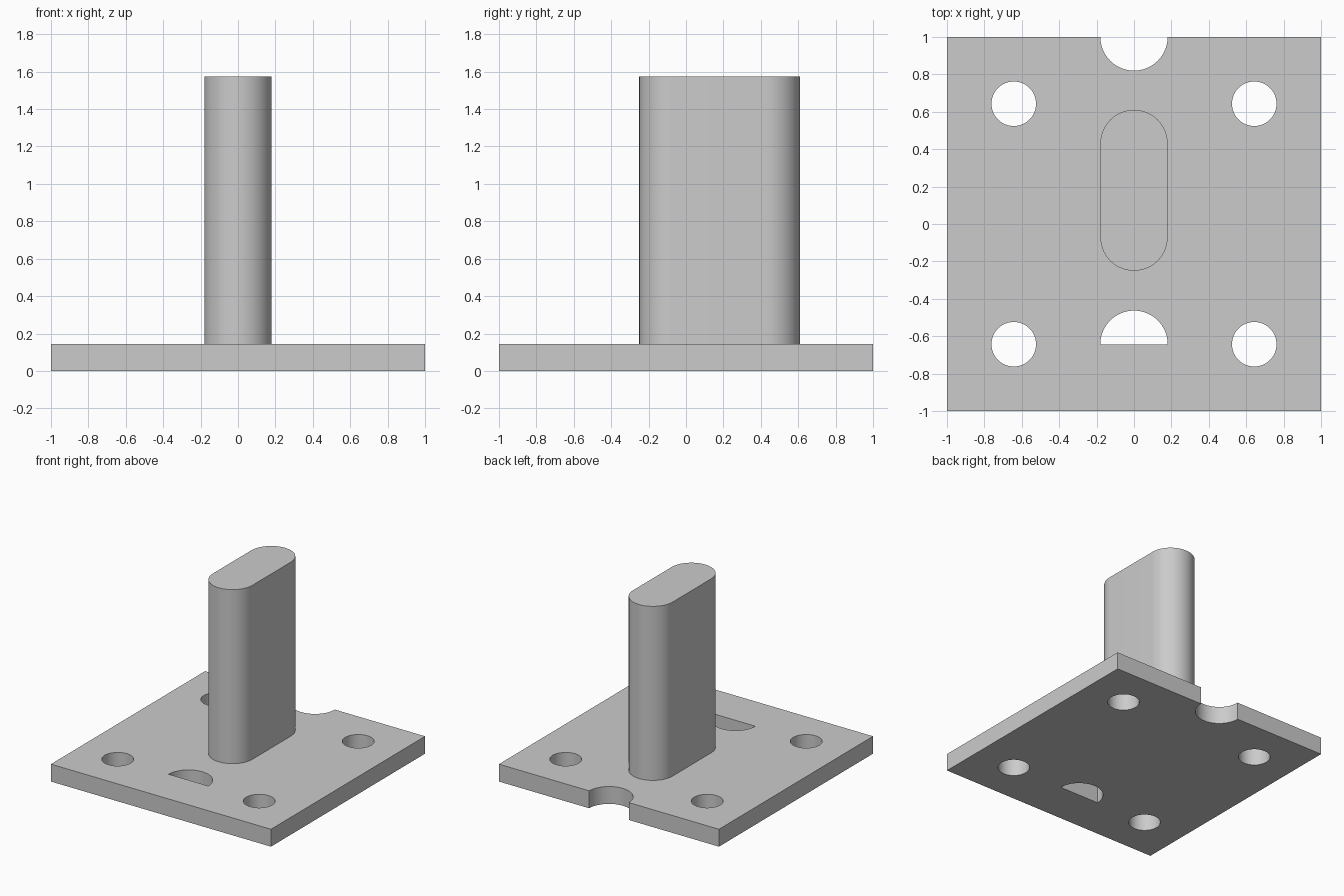
import bpy, bmesh
from math import cos, sin, pi, radians

cube = bpy.data.objects.get("Cube")
if cube:
    bpy.data.objects.remove(cube, do_unlink=True)

grey = bpy.data.materials.new("plain grey")
grey.use_nodes = True
grey.diffuse_color = (0.6, 0.6, 0.6, 1)
grey.node_tree.nodes["Principled BSDF"].inputs["Base Color"].default_value = (0.6, 0.6, 0.6, 1)

THICK, TOP = 0.143, 1.573
HOLE, ROUND, OFFSET = 0.119, 0.18, 0.643


def arc(x, y, r, start, end, steps):
    """Points along an arc, both ends included."""
    angles = [radians(start + (end - start) * i / steps) for i in range(steps + 1)]
    return [(x + r * cos(a), y + r * sin(a)) for a in angles]


def prism(name, outline, z0, z1):
    """Closed outline extruded straight up."""
    bm = bmesh.new()
    base = bm.faces.new([bm.verts.new((x, y, z0)) for x, y in outline])
    new = bmesh.ops.extrude_face_region(bm, geom=[base])["geom"]
    for v in new:
        if isinstance(v, bmesh.types.BMVert):
            v.co.z = z1
    bmesh.ops.recalc_face_normals(bm, faces=bm.faces)
    mesh = bpy.data.meshes.new(name)
    bm.to_mesh(mesh)
    bm.free()
    mesh.materials.append(grey)
    obj = bpy.data.objects.new(name, mesh)
    bpy.context.collection.objects.link(obj)
    return obj


def activate(obj):
    bpy.ops.object.select_all(action='DESELECT')
    obj.select_set(True)
    bpy.context.view_layer.objects.active = obj


# Base plate with a half-round notch in the back edge
notch = arc(0, 1, ROUND, 360, 180, 32)
plate = prism("base_plate", [(-1, -1), (1, -1), (1, 1)] + notch + [(-1, 1)], 0, THICK)

# Four bolt holes and a half-round window
cuts = [arc(sx * OFFSET, sy * OFFSET, HOLE, 0, 360, 48)[:-1]
        for sx in (-1, 1) for sy in (-1, 1)]
cuts.append(arc(0, -OFFSET, ROUND, 0, 180, 32))
for outline in cuts:
    cutter = prism("hole_cutter", outline, -0.1, THICK + 0.1)
    cutter.hide_render = True
    activate(plate)
    mod = plate.modifiers.new("hole", 'BOOLEAN')
    mod.operation = 'DIFFERENCE'
    mod.solver = 'EXACT'
    mod.object = cutter
    bpy.ops.object.modifier_apply(modifier=mod.name)
    bpy.data.objects.remove(cutter, do_unlink=True)

# Upright post with rounded ends
post = prism("upright_post",
             arc(0, 0.43, ROUND, 0, 180, 32) + arc(0, -0.07, ROUND, 180, 360, 32),
             THICK, TOP)

for obj in (plate, post):
    activate(obj)
    bpy.ops.object.shade_smooth_by_angle(angle=radians(30))
